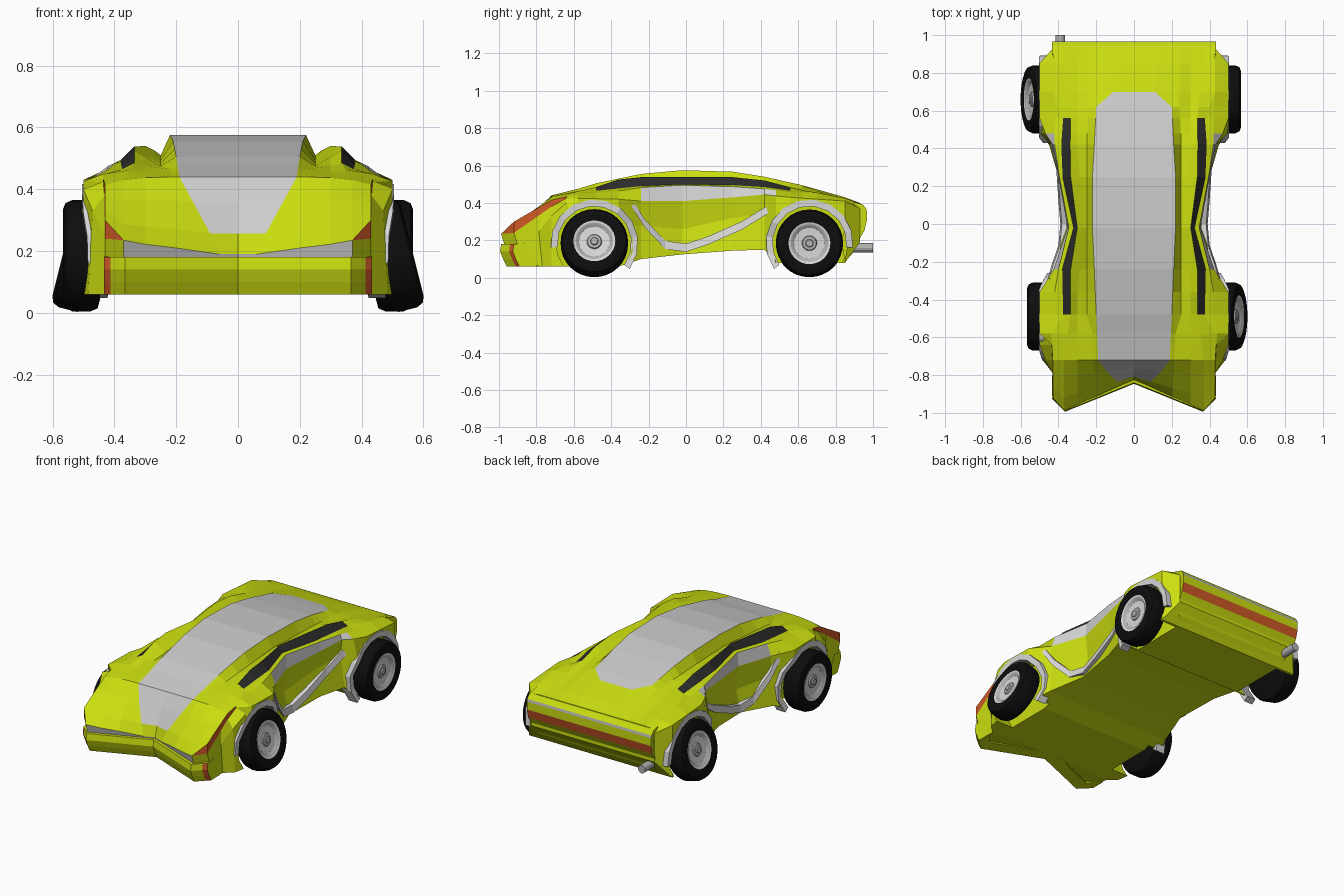
import bpy, bmesh, math
from mathutils import Matrix

old = bpy.data.objects.get("Cube")
if old:
    bpy.data.objects.remove(old, do_unlink=True)

def material(name, r, g, b):
    m = bpy.data.materials.new(name)
    m.diffuse_color = (r, g, b, 1)
    m.use_nodes = True
    node = next(n for n in m.node_tree.nodes if n.type == 'BSDF_PRINCIPLED')
    node.inputs["Base Color"].default_value = (r, g, b, 1)
    return m

PAINT, GLASS, DARK, LAMP, TRIM, TYRE, RIM = range(7)
MATERIALS = [material("lime paint", .60, .73, .005), material("grey canopy", .6, .6, .6),
             material("dark window", .025, .025, .025), material("orange red lamp", .62, .1, .02),
             material("light trim", .68, .68, .68), material("tyre black", .004, .004, .004),
             material("rim grey", .45, .45, .45)]

def finish(name, bm):
    bmesh.ops.remove_doubles(bm, verts=bm.verts, dist=.0008)
    bmesh.ops.recalc_face_normals(bm, faces=bm.faces)
    mesh = bpy.data.meshes.new(name)
    bm.to_mesh(mesh)
    bm.free()
    for m in MATERIALS:
        mesh.materials.append(m)
    ob = bpy.data.objects.new(name, mesh)
    bpy.context.collection.objects.link(ob)
    return ob

def loft(name, rings, paint):
    """Join closed rings of points; paint(ring, side) gives the colour."""
    bm = bmesh.new()
    rows = [[bm.verts.new(p) for p in ring] for ring in rings]
    n = len(rings[0])
    for i in range(len(rows) - 1):
        for j in range(n):
            k = (j + 1) % n
            bm.faces.new((rows[i][j], rows[i][k], rows[i + 1][k], rows[i + 1][j])).material_index = paint(i, j)
    bm.faces.new(rows[0]).material_index = paint(0, 0)
    bm.faces.new(rows[-1]).material_index = paint(len(rows) - 2, 0)
    return finish(name, bm)

# Body rails: each is a list of (y, x, z) running from nose to tail
strip_edge = [(-.84, .06, .19), (-.808, .09, .257), (-.72, .19, .44), (-.58, .195, .475), (-.48, .2, .505),
              (-.24, .21, .555), (-.02, .22, .575), (.25, .22, .567), (.42, .21, .54), (.62, .2, .495),
              (.7, .11, .473), (.85, .11, .43), (.93, .11, .4)]
roof_foot = [(-.84, .2, .21), (-.72, .215, .44), (-.58, .22, .465), (-.48, .25, .475), (-.02, .25, .51),
             (.42, .25, .495), (.66, .24, .475), (.93, .24, .4)]
ridge_foot = [(-.84, .3, .222), (-.72, .3, .437), (-.48, .3, .475), (-.36, .3, .505), (-.02, .27, .525),
              (.42, .3, .505), (.56, .3, .475), (.93, .3, .4)]
ridge_top = [(-.84, .37, .235), (-.72, .37, .43), (-.48, .335, .485), (-.36, .335, .525), (-.24, .335, .538),
             (-.02, .3, .54), (.25, .335, .538), (.42, .338, .52), (.56, .335, .483), (.93, .37, .4)]
window_sill = [(-.84, .43, .3), (-.72, .43, .415), (-.58, .43, .45), (-.48, .375, .465), (-.24, .38, .49),
               (-.02, .32, .5), (.25, .378, .495), (.42, .385, .485), (.56, .375, .465), (.7, .43, .455),
               (.85, .43, .425), (.93, .43, .395)]
ledge = [(-.84, .43, .3), (-.72, .43, .415), (-.58, .44, .448), (-.48, .42, .452), (-.36, .42, .465),
         (-.24, .4, .482), (-.02, .345, .495), (.25, .395, .487), (.42, .42, .475), (.56, .42, .457),
         (.7, .43, .455), (.85, .43, .425), (.93, .43, .395)]
belt = [(-.84, .43, .24), (-.72, .432, .38), (-.64, .436, .425), (-.58, .5, .425), (-.36, .5, .42),
        (-.24, .425, .41), (-.02, .352, .41), (.25, .4, .43), (.42, .43, .445), (.48, .47, .438),
        (.56, .5, .43), (.85, .5, .41), (.93, .43, .37)]
door = [(-.84, .43, .2), (-.76, .432, .25), (-.72, .47, .33), (-.64, .5, .4), (-.58, .5, .3), (-.36, .5, .28),
        (-.24, .42, .28), (-.02, .335, .26), (.25, .38, .32), (.42, .42, .34), (.48, .5, .3), (.85, .5, .25),
        (.93, .43, .26)]
sill = [(-.84, .43, .07), (-.76, .432, .06), (-.72, .485, .06), (-.64, .5, .06), (-.36, .5, .06),
        (-.24, .44, .1), (-.02, .37, .125), (.25, .4, .145), (.42, .45, .15), (.48, .5, .08), (.85, .5, .08),
        (.93, .43, .19)]
RAILS = [strip_edge, roof_foot, ridge_foot, ridge_top, window_sill, ledge, belt, door, sill]
STATIONS = [-.84, -.808, -.76, -.72, -.64, -.58, -.48, -.36, -.24, -.02, .25, .42, .48, .56, .62, .7, .85, .93]

def sample(rail, y):
    for (y0, x0, z0), (y1, x1, z1) in zip(rail, rail[1:]):
        if y <= y1:
            t = (y - y0) / (y1 - y0)
            return x0 + (x1 - x0) * t, z0 + (z1 - z0) * t
    return rail[-1][1:]

def nose_reach(x):
    """Forward reach of the notched nose at half width x."""
    return .15 * x / .37 if x <= .37 else .15 - .07 * (x - .37) / .06

def half_section(y, ceiling=9):
    pts = [sample(r, y) for r in RAILS]
    blend = max(0, (-.72 - y) / .12)
    out = []
    for x, z in [(0, pts[0][1])] + pts + [(0, pts[-1][1])]:
        z = min(z, ceiling)
        out.append((x, y + blend * (.3 * max(0, .24 - z) - nose_reach(min(x, .43))), z))
    return out

def body_colour(seg, row):
    if seg == 0:
        return GLASS if row < 4 else PAINT
    if seg == 1:
        return LAMP if row == 4 else PAINT
    y = (STATIONS[seg - 2] + STATIONS[seg - 1]) / 2
    if row == 0 and -.8 < y < .7:
        return GLASS
    if row == 4 and -.48 < y < .56:
        return DARK
    if row == 6 and y < -.64:
        return LAMP
    return TRIM if row == 6 and -.25 < y < .47 else PAINT

# Body shell, both halves lofted together
bm = bmesh.new()
sections = [half_section(-.84, .07), half_section(-.84, .24)] + [half_section(y) for y in STATIONS]
for side in (1, -1):
    grid = [[bm.verts.new((x * side, y, z)) for x, y, z in s] for s in sections]
    for i in range(len(grid) - 1):
        for j in range(len(grid[0]) - 1):
            face = bm.faces.new((grid[i][j], grid[i][j + 1], grid[i + 1][j + 1], grid[i + 1][j]))
            face.material_index = body_colour(i, j)
    bm.faces.new(grid[0])
    bm.faces.new(grid[-1])
body = finish("body", bm)

# Wheel wells cut out of the body
AXLES = {"front": (-.49, 1), "rear": (.66, -1)}
SIDES = {"left": 1, "right": -1}
HUB_Z = .185
bm = bmesh.new()
for y, _ in AXLES.values():
    for side in SIDES.values():
        place = Matrix.Translation((side * .54, y, HUB_Z)) @ Matrix.Rotation(math.pi / 2, 4, 'Y')
        bmesh.ops.create_cone(bm, cap_ends=True, segments=20, radius1=.205, radius2=.205, depth=.32, matrix=place)
wells = finish("wheel_well_cutter", bm)
wells.hide_render = True
wells.hide_set(True)
cut = body.modifiers.new("wheel_wells", 'BOOLEAN')
cut.operation = 'DIFFERENCE'
cut.solver = 'EXACT'
cut.object = wells

# Front bumper follows the notched nose, with lamps at its corners
profile = [(.06, .185), (0, .18), (-.006, .14), (.01, .1), (.03, .06), (.12, .06)]
path = [-.434, -.413, -.365, 0, .365, .413, .434]
rings = [[(x, -.84 - nose_reach(min(abs(x), .43)) + dy, z) for dy, z in profile] for x in path]
loft("front_bumper", rings, lambda i, j: LAMP if i in (0, len(path) - 2) and 0 < j < 4 else PAINT)

# Rear bumper with a thin trim line and a full-width lamp, tucked in at the bottom
profile = [(.9, .405), (.945, .392), (.963, .37), (.967, .355), (.967, .305), (.953, .25),
           (.93, .21), (.89, .13), (.85, .085), (.83, .2)]
tail_colours = {2: RIM, 4: LAMP}
loft("rear_bumper", [[(s * (.434 if z > .2 else .4), y, z) for y, z in profile] for s in (-1, 1)],
     lambda i, j: tail_colours.get(j, PAINT))

# Wheel profile as (radius, offset along the axle, colour of the next band)
WHEEL = [(.004, .048, RIM), (.018, .048, RIM), (.021, .042, RIM), (.036, .041, RIM), (.04, .034, TRIM),
         (.082, .036, RIM), (.1, .05, TRIM), (.112, .052, TYRE), (.15, .06, TYRE), (.17, .052, TYRE),
         (.18, .03, TYRE), (.18, -.03, TYRE), (.17, -.052, TYRE), (.14, -.06, TYRE)]

def wheel(name, side, y, camber):
    turns = [math.tau * k / 32 for k in range(32)]
    rings = [[(a, r * math.cos(t), r * math.sin(t)) for t in turns] for r, a, _ in WHEEL]
    ob = loft(name, rings, lambda i, j: WHEEL[i][2])
    ob.data.transform(Matrix.Rotation(-camber, 4, 'Y'))
    if side < 0:
        ob.data.transform(Matrix.Rotation(math.pi, 4, 'Z'))
    ob.location = (side * .506, y, HUB_Z)
    bpy.ops.object.select_all(action='DESELECT')
    ob.select_set(True)
    bpy.context.view_layer.objects.active = ob
    bpy.ops.object.shade_smooth_by_angle(angle=math.radians(35))

def arch(name, side, y, facing):
    """Faceted band round a wheel well that follows the body side."""
    rings = []
    for k in range(11):
        a = math.radians(-36 + 222 * k / 10)
        x = sample(door, y + facing * .2 * math.cos(a))[0] + .004
        rings.append([(side * (x - inset), y + facing * r * math.cos(a), HUB_Z + r * math.sin(a))
                      for inset, r in ((.06, .198), (0, .198), (0, .234), (.06, .234))])
    loft(name, rings, lambda i, j: RIM if j == 0 else TRIM)

# Wheels and arch trims; one wheel on each axle leans outward at the bottom
for end, (y, facing) in AXLES.items():
    for label, side in SIDES.items():
        wheel(f"{end}_{label}_wheel", side, y, math.radians(14) if side == facing else 0)
        arch(f"{end}_{label}_arch_trim", side, y, facing)

# Swooping trim ribbon along each door
swoop = [(.445, -.29, .4), (.425, -.22, .29), (.388, -.11, .175), (.378, 0, .16),
         (.388, .12, .2), (.4, .3, .28), (.432, .43, .36), (.47, .5, .415)]
for label, side in SIDES.items():
    ribbon = [[(side * (x + dx), y, z + dz) for dx, dz in ((-.03, -.022), (.012, -.022), (.004, .022), (-.03, .022))]
              for x, y, z in swoop]
    loft(f"{label}_door_trim", ribbon, lambda i, j: TRIM)

# Single exhaust pipe
pipe = [[(-.39 + .025 * math.cos(math.tau * k / 12), y, .16 + .025 * math.sin(math.tau * k / 12))
         for k in range(12)] for y in (.84, 1)]
loft("exhaust_pipe", pipe, lambda i, j: RIM)
